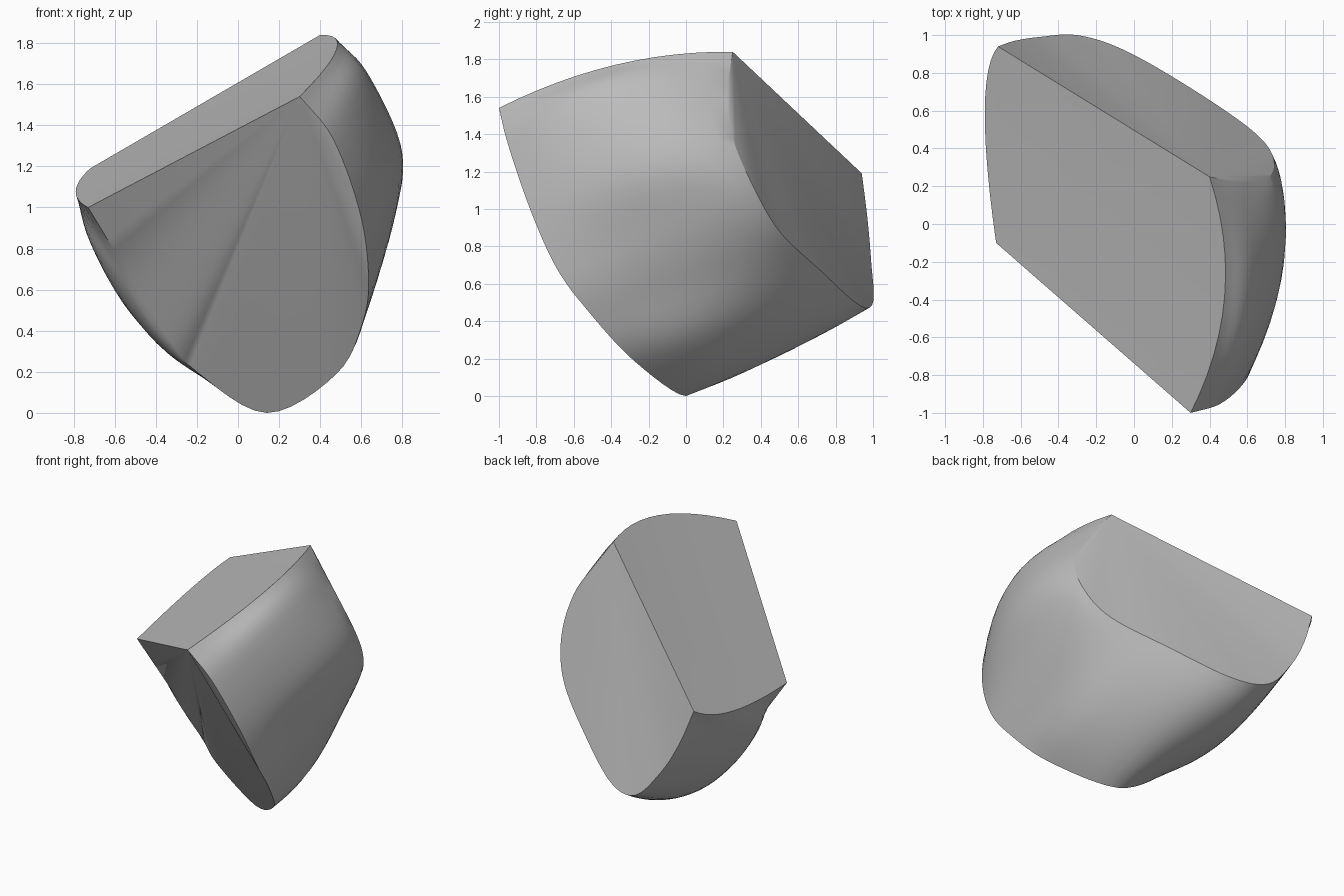
import bpy, bmesh, math
from mathutils import Vector

if "Cube" in bpy.data.objects:
    bpy.data.objects.remove(bpy.data.objects["Cube"])

grey = bpy.data.materials.new("plain grey")
grey.use_nodes = True
grey.diffuse_color = (0.5, 0.5, 0.5, 1)
grey.node_tree.nodes["Principled BSDF"].inputs["Base Color"].default_value = (0.5, 0.5, 0.5, 1)

# Ribs around the curved shell: front rim, middle, back rim
ribs = [
    ((.30, -1, 1.54), (.48, -.38, 1.77), (.40, .25, 1.84)),
    ((.46, -.95, 1.34), (.62, -.42, 1.63), (.57, .22, 1.62)),
    ((.59, -.83, .99), (.785, -.24, 1.25), (.715, .25, 1.38)),
    ((.635, -.69, .68), (.77, 0, .98), (.735, .36, 1.12)),
    ((.61, -.52, .45), (.66, .10, .66), (.62, .50, .88)),
    ((.48, -.28, .19), (.48, .25, .38), (.30, .72, .67)),
    ((.14, 0, 0), (.10, .45, .205), (-.05, .92, .49)),
    ((-.20, .04, .20), (-.28, .48, .28), (-.30, 1, .50)),
    ((-.34, .05, .37), (-.545, .32, .52), (-.50, .99, .72)),
    ((-.54, -.02, .69), (-.72, .30, .83), (-.63, .97, .95)),
    ((-.73, -.10, 1.0), (-.79, .60, 1.08), (-.72, .94, 1.19)),
]
AROUND, ALONG = 6, 12


def spline(points):
    """Smooth curve through the points."""
    pts = [Vector(p) for p in points]
    pts = [2 * pts[0] - pts[1]] + pts + [2 * pts[-1] - pts[-2]]
    out = []
    for a, b, c, d in zip(pts, pts[1:], pts[2:], pts[3:]):
        for k in range(AROUND):
            t = k / AROUND
            out.append(b + (c - a) * t / 2 + (2 * a - 5 * b + 4 * c - d) * t**2 / 2
                       + (3 * b - a - 3 * c + d) * t**3 / 2)
    return out + [pts[-2]]


def arc(a, m, b):
    """Parabola from a through m to b."""
    ts = [k / ALONG for k in range(ALONG + 1)]
    return [a * (1 - t) * (1 - 2 * t) + m * 4 * t * (1 - t) + b * t * (2 * t - 1) for t in ts]


bm = bmesh.new()
front, middle, back = (spline(col) for col in zip(*ribs))
grid = [[bm.verts.new(p) for p in arc(*row)] for row in zip(front, middle, back)]


def fan(apex, chain):
    for u, v in zip(chain, chain[1:]):
        bm.faces.new((apex, u, v))


# Curved shell
for r, s in zip(grid, grid[1:]):
    for j in range(ALONG):
        bm.faces.new((r[j], r[j + 1], s[j + 1], s[j]))

# Front and back ends
for j in (0, ALONG):
    fan(grid[0][j], [row[j] for row in grid[1:]])

# Sloping top, folded from the middle of the left edge
crest, left = grid[0], grid[-1]
half = ALONG // 2
fan(left[half], crest)
fan(crest[0], left[:half + 1])
fan(crest[-1], left[half:])

bmesh.ops.recalc_face_normals(bm, faces=bm.faces)
mesh = bpy.data.meshes.new("curved_block")
bm.to_mesh(mesh)
bm.free()
mesh.materials.append(grey)
block = bpy.data.objects.new("curved_block", mesh)
bpy.context.collection.objects.link(block)
bpy.context.view_layer.objects.active = block
block.select_set(True)
bpy.ops.object.shade_smooth_by_angle(angle=math.radians(30))
